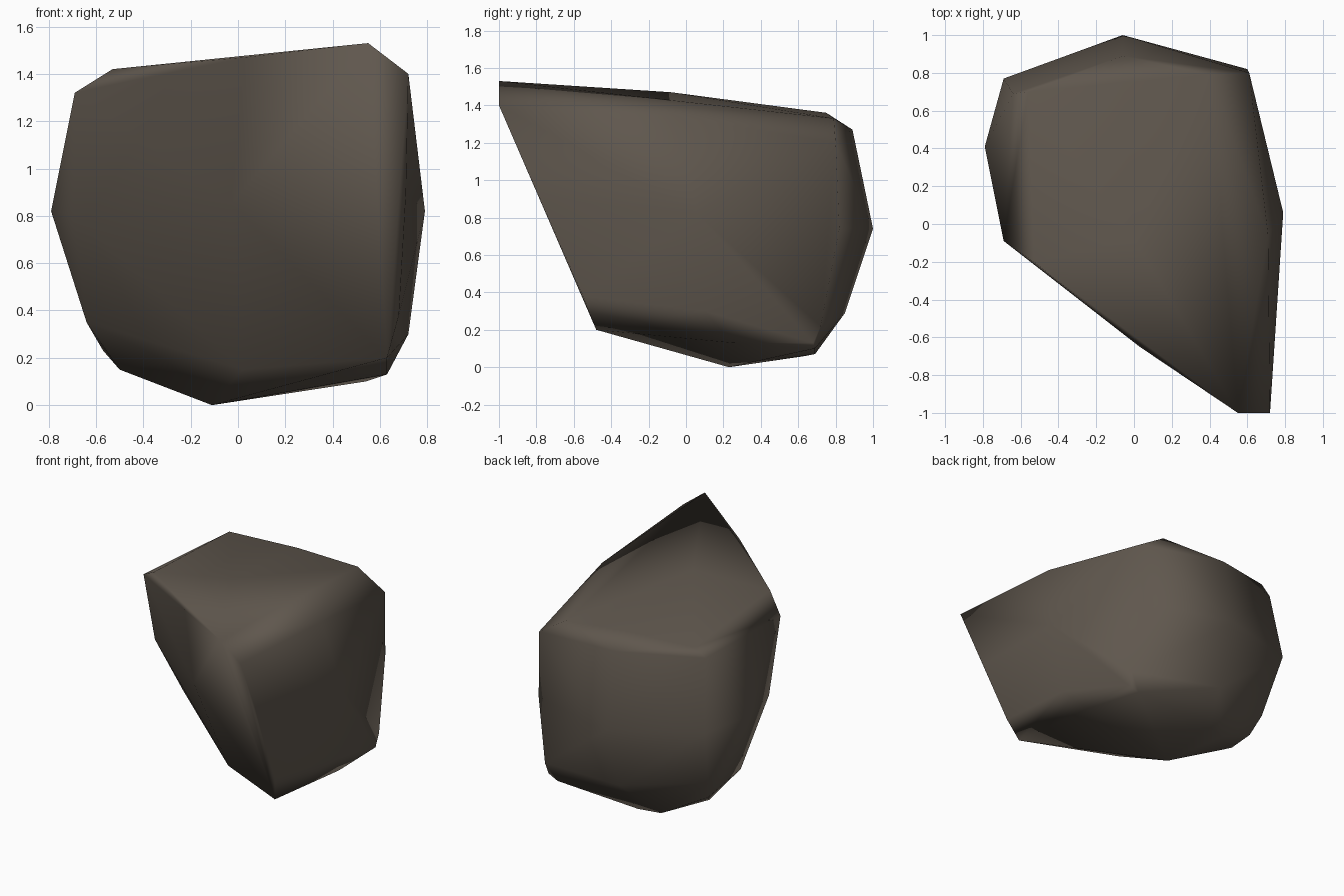
import bpy
import bmesh
from math import radians

default_cube = bpy.data.objects.get("Cube")
if default_cube:
    bpy.data.objects.remove(default_cube, do_unlink=True)


def make_material(name, colour):
    material = bpy.data.materials.new(name)
    material.use_nodes = True
    material.diffuse_color = colour
    shader = material.node_tree.nodes["Principled BSDF"]
    shader.inputs["Base Color"].default_value = colour
    shader.inputs["Roughness"].default_value = .9
    return material


def make_boulder(name, layers, material):
    """Wrap a tight skin around the layers of corner points."""
    bm = bmesh.new()
    for layer in layers:
        for corner in layer:
            bm.verts.new(corner)
    hull = bmesh.ops.convex_hull(bm, input=bm.verts)
    unused = [v for v in hull["geom_interior"] if isinstance(v, bmesh.types.BMVert)]
    bmesh.ops.delete(bm, geom=unused, context="VERTS")

    # Merge nearly flat neighbours into broad stone facets
    bmesh.ops.dissolve_limit(bm, angle_limit=radians(2), verts=bm.verts, edges=bm.edges)
    bmesh.ops.recalc_face_normals(bm, faces=bm.faces)

    mesh = bpy.data.meshes.new(name)
    bm.to_mesh(mesh)
    bm.free()
    mesh.materials.append(material)
    for polygon in mesh.polygons:
        polygon.use_smooth = True

    boulder = bpy.data.objects.new(name, mesh)
    bpy.context.collection.objects.link(boulder)

    # Broad facets dominate the shading, narrow ones act as worn edges
    weighting = boulder.modifiers.new("worn_edges", "WEIGHTED_NORMAL")
    weighting.mode = "FACE_AREA_WITH_ANGLE"
    weighting.weight = 50
    return boulder


# Sloping top with its overhanging front corner
crown = [
    (.55, -1, 1.53), (.72, -1, 1.4), (.03, -.65, 1.47),
    (-.53, -.2, 1.42), (-.69, -.09, 1.32), (0, -.08, 1.47),
    (.71, -.06, 1.34), (-.56, .7, 1.36), (-.64, .69, 1.3),
    (-.05, .75, 1.36), (.4, .79, 1.33), (.61, .8, 1.2),
    (-.06, .89, 1.27),
]

# Widest part of the stone
waist = [
    (.71, -.77, .9), (-.03, -.46, .85), (-.69, .04, .8),
    (-.79, .41, .82), (-.69, .77, .8), (-.06, 1, .74),
    (.6, .82, .74), (.79, .06, .82),
]

# Tapered underside
foot = [
    (.68, -.55, .38), (.63, -.48, .2), (.02, -.14, .15),
    (-.29, .14, .18), (-.64, .29, .35), (-.5, .45, .15),
    (-.57, .56, .23), (-.62, .63, .37), (-.06, .85, .29),
    (.72, .1, .3), (.63, .25, .13), (.62, .72, .22),
    (.62, .68, .13), (.54, .69, .1), (-.1, .69, .07),
    (-.25, .64, .06), (-.11, .23, 0),
]

stone = make_material("dark_brown_stone", (.115, .095, .075, 1))
make_boulder("boulder", (crown, waist, foot), stone)
